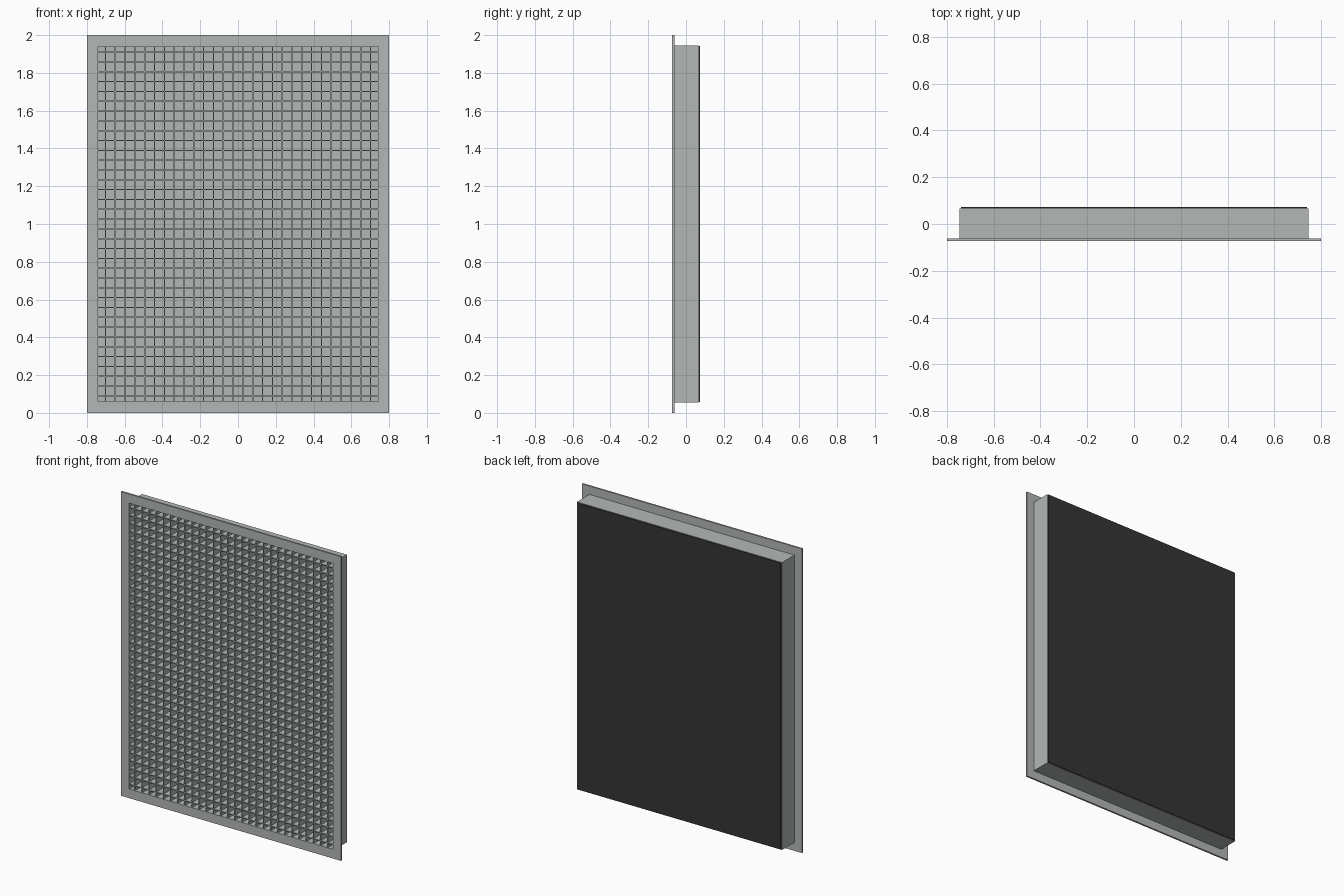
import bpy
import bmesh

if "Cube" in bpy.data.objects:
    bpy.data.objects.remove(bpy.data.objects["Cube"], do_unlink=True)


def make_material(name, colour):
    mat = bpy.data.materials.new(name)
    mat.use_nodes = True
    mat.diffuse_color = colour
    mat.node_tree.nodes["Principled BSDF"].inputs["Base Color"].default_value = colour
    return mat


grey = make_material("satin grey", (0.45, 0.48, 0.47, 1))
black = make_material("matt black", (0.035, 0.035, 0.035, 1))

MID = 1.0                      # height of the panel centre
FRONT, BACK = -0.073, 0.073
FLANGE_BACK = -0.061
BODY_BACK = 0.067
BODY_X, BODY_Z = 0.746, 0.945  # half sizes of the box behind the flange
WALL = 0.005
PITCH = 0.052
BAR = 0.006


def finish(bm, name, mat):
    bmesh.ops.recalc_face_normals(bm, faces=bm.faces)
    mesh = bpy.data.meshes.new(name)
    bm.to_mesh(mesh)
    bm.free()
    mesh.materials.append(mat)
    obj = bpy.data.objects.new(name, mesh)
    bpy.context.collection.objects.link(obj)
    return obj


def add_box(bm, x0, x1, y0, y1, z0, z1):
    verts = bmesh.ops.create_cube(bm, size=1)["verts"]
    for v in verts:
        v.co.x = x1 if v.co.x > 0 else x0
        v.co.y = y1 if v.co.y > 0 else y0
        v.co.z = z1 if v.co.z > 0 else z0


def make_box(name, hx, hz, y0, y1, mat):
    bm = bmesh.new()
    add_box(bm, -hx, hx, y0, y1, MID - hz, MID + hz)
    return finish(bm, name, mat)


def make_ring(name, outer, inner, y0, y1, mat):
    """Rectangular ring with mitred corners, extruded from y0 to y1."""
    bm = bmesh.new()
    corners = [(-1, -1), (1, -1), (1, 1), (-1, 1)]
    loops = [[bm.verts.new((sx * hx, y, MID + sz * hz)) for sx, sz in corners]
             for (hx, hz), y in ((outer, y0), (outer, y1), (inner, y1), (inner, y0))]
    for a, b in zip(loops, loops[1:] + loops[:1]):
        for i in range(4):
            j = (i + 1) % 4
            bm.faces.new((a[i], a[j], b[j], b[i]))
    return finish(bm, name, mat)


def make_bars(name, count, upright):
    bm = bmesh.new()
    for i in range(count):
        c = (i - (count - 1) / 2) * PITCH
        if upright:
            add_box(bm, c - BAR / 2, c + BAR / 2, FRONT + 0.001, BODY_BACK - WALL,
                    MID - BODY_Z + WALL, MID + BODY_Z - WALL)
        else:
            add_box(bm, -BODY_X + WALL, BODY_X - WALL, FRONT + 0.0015, BODY_BACK - WALL,
                    MID + c - BAR / 2, MID + c + BAR / 2)
    return finish(bm, name, grey)


opening = (BODY_X - WALL, BODY_Z - WALL)

# Front flange and the box walls behind it
make_ring("front_flange", (0.8, 1.0), opening, FRONT, FLANGE_BACK, grey)
make_ring("box_walls", (BODY_X, BODY_Z), opening, FLANGE_BACK, BODY_BACK, grey)

# Closed back of the box and the dark sheet behind it
make_box("inner_back_panel", *opening, BODY_BACK - WALL, BODY_BACK, grey)
make_box("rear_sheet", BODY_X - 0.006, BODY_Z - 0.003, BODY_BACK, BACK, black)

# Egg-crate grille
make_bars("vertical_bars", 28, True)
make_bars("horizontal_bars", 36, False)
